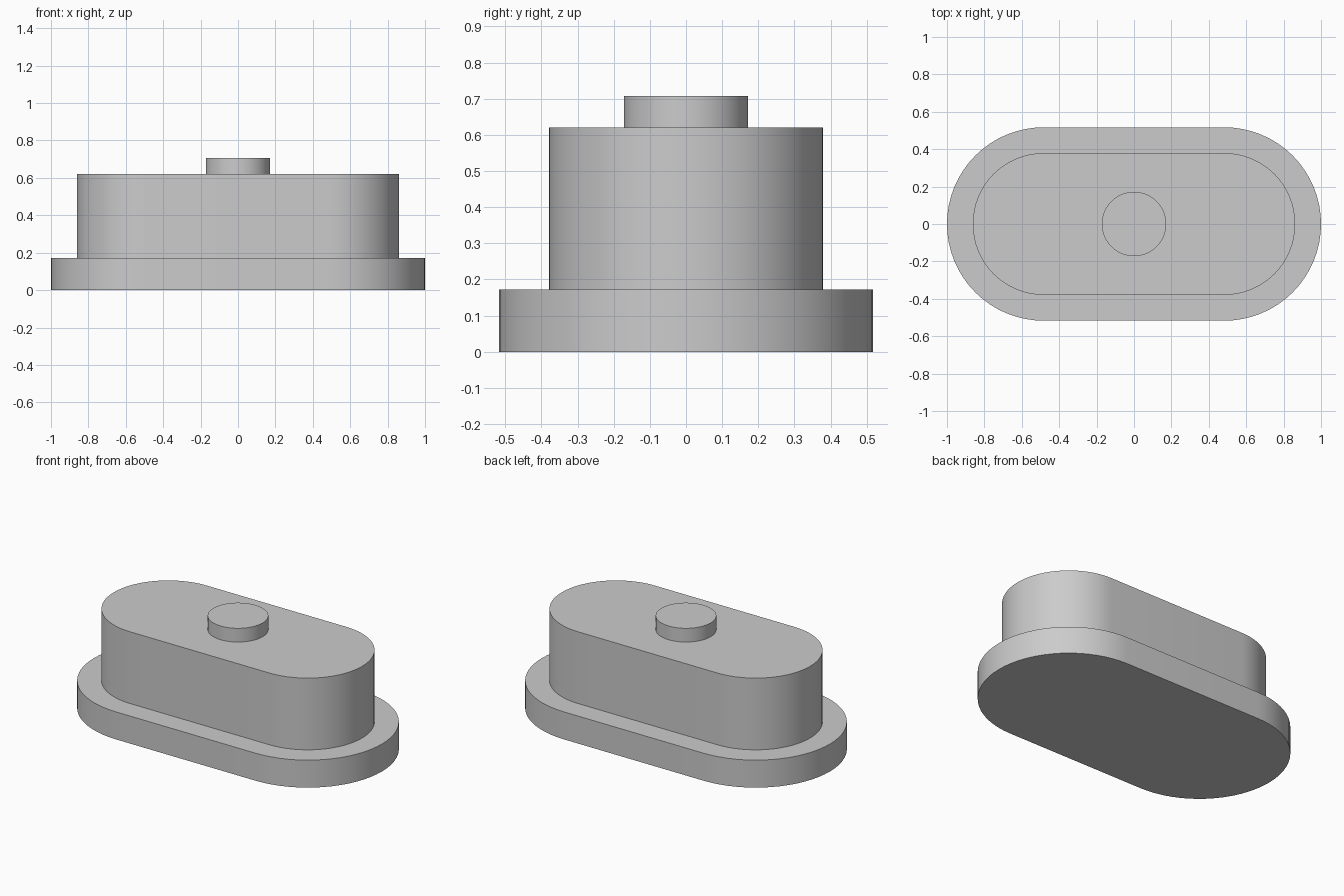
import bpy
import bmesh
from math import cos, sin, pi, radians

cube = bpy.data.objects.get("Cube")
if cube:
    bpy.data.objects.remove(cube, do_unlink=True)

# Single plain grey
grey = bpy.data.materials.new("grey")
grey.use_nodes = True
colour = (0.6, 0.6, 0.6, 1)
grey.diffuse_color = colour
grey.node_tree.nodes["Principled BSDF"].inputs["Base Color"].default_value = colour

ARC = 32  # segments per half circle
OFFSET = 0.483  # end-arc centres along x


def slab(name, radius, offset, bottom, top):
    """Extrude a rounded outline (a circle when offset is zero)."""
    bm = bmesh.new()
    ring = []
    for side, start in ((1, -pi / 2), (-1, pi / 2)):
        for i in range(ARC + (1 if offset else 0)):
            a = start + pi * i / ARC
            ring.append(bm.verts.new((side * offset + radius * cos(a), radius * sin(a), bottom)))
    face = bm.faces.new(ring)
    out = bmesh.ops.extrude_face_region(bm, geom=[face], use_keep_orig=True)
    moved = [v for v in out["geom"] if isinstance(v, bmesh.types.BMVert)]
    bmesh.ops.translate(bm, verts=moved, vec=(0, 0, top - bottom))
    bmesh.ops.recalc_face_normals(bm, faces=bm.faces)
    mesh = bpy.data.meshes.new(name)
    bm.to_mesh(mesh)
    bm.free()
    mesh.materials.append(grey)
    obj = bpy.data.objects.new(name, mesh)
    bpy.context.collection.objects.link(obj)
    bpy.ops.object.select_all(action="DESELECT")
    obj.select_set(True)
    bpy.context.view_layer.objects.active = obj
    bpy.ops.object.shade_smooth_by_angle(angle=radians(30))


# Wide flange, tall body and round button, stacked
slab("base_flange", 0.517, OFFSET, 0, 0.172)
slab("body", 0.379, OFFSET, 0.172, 0.621)
slab("top_button", 0.172, 0, 0.621, 0.707)
